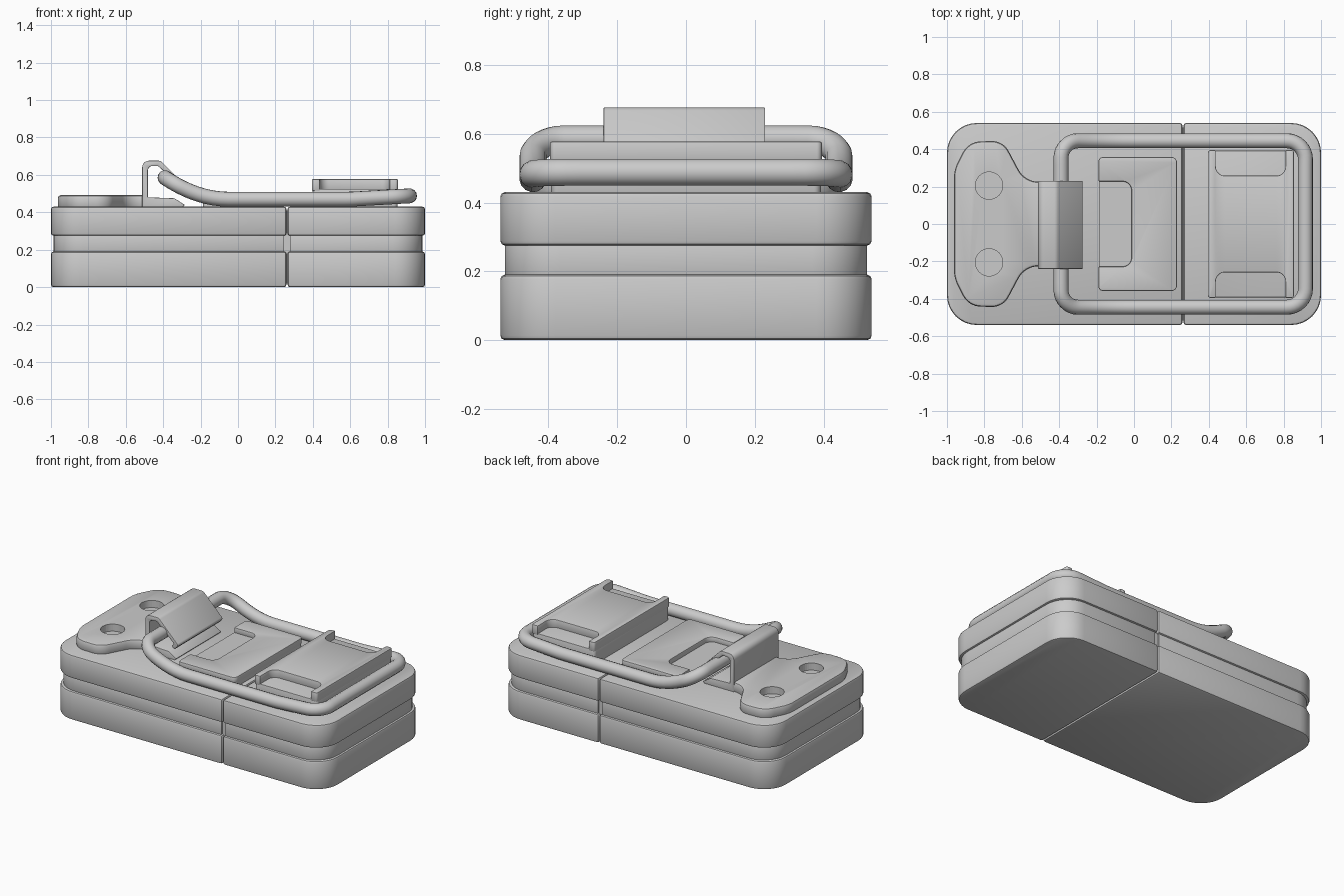
import bpy, bmesh, math
from mathutils import Vector, Matrix

if "Cube" in bpy.data.objects:
    bpy.data.objects.remove(bpy.data.objects["Cube"])


def rounded(corners, seg=8):
    """Closed outline from (x, y, radius) corners."""
    out = []
    n = len(corners)
    for i, (x, y, r) in enumerate(corners):
        p = Vector((x, y))
        if r <= 0:
            out.append(p)
            continue
        a = (Vector(corners[i - 1][:2]) - p).normalized()
        b = (Vector(corners[(i + 1) % n][:2]) - p).normalized()
        half = a.angle(b) / 2
        c = p + (a + b).normalized() * (r / math.sin(half))
        d0 = p + a * (r / math.tan(half)) - c
        d1 = p + b * (r / math.tan(half)) - c
        sweep = d0.angle_signed(d1)
        for k in range(seg + 1):
            out.append(c + Matrix.Rotation(-sweep * k / seg, 2) @ d0)
    return out


def mirrored(half):
    """Mirror a half outline (y > 0) across y = 0."""
    return half + [(x, -y, r) for x, y, r in reversed(half)]


def finish(ob):
    bpy.ops.object.select_all(action='DESELECT')
    ob.select_set(True)
    bpy.context.view_layer.objects.active = ob
    bpy.ops.object.shade_smooth_by_angle(angle=math.radians(32))


def prism(name, outline, lo, hi, bevel=0.01, axis='Z'):
    """Extrude an outline along z (or an xz outline along y) and bevel its edges."""
    bm = bmesh.new()
    place = (lambda p: (p.x, p.y, lo)) if axis == 'Z' else (lambda p: (p.x, lo, p.y))
    face = bm.faces.new([bm.verts.new(place(p)) for p in outline])
    ext = bmesh.ops.extrude_face_region(bm, geom=[face])
    move = (0, 0, hi - lo) if axis == 'Z' else (0, hi - lo, 0)
    bmesh.ops.translate(bm, vec=move, verts=[v for v in ext['geom'] if isinstance(v, bmesh.types.BMVert)])
    bmesh.ops.recalc_face_normals(bm, faces=bm.faces)
    if bevel:
        edges = [e for e in bm.edges if e.calc_face_angle(0) > math.radians(35)]
        bmesh.ops.bevel(bm, geom=edges, offset=bevel, segments=2, profile=0.5,
                        affect='EDGES', clamp_overlap=True)
    me = bpy.data.meshes.new(name)
    bm.to_mesh(me)
    bm.free()
    ob = bpy.data.objects.new(name, me)
    bpy.context.collection.objects.link(ob)
    finish(ob)
    return ob


def box(x0, x1, y, r0=0.0, r1=0.0):
    return rounded([(x0, -y, r0), (x1, -y, r1), (x1, y, r1), (x0, y, r0)])


# Body: two halves, each with lower shell, recessed band and upper shell
SPLIT = 0.262
for layer, z0, z1, inset, gap, bev in (("lower_shell", 0.0, 0.19, 0.0, 0.003, 0.013),
                                       ("middle_band", 0.18, 0.285, 0.013, 0.015, 0.004),
                                       ("upper_shell", 0.275, 0.43, 0.0, 0.003, 0.013)):
    y = 0.54 - inset
    prism("base_" + layer, box(-1 + inset, SPLIT - gap, y, 0.16, 0), z0, z1, bev)
    prism("lid_" + layer, box(SPLIT + gap, 1 - inset, y, 0, 0.16), z0, z1, bev)
prism("seam_core", box(0.2, 0.32, 0.515), 0.02, 0.41, 0)

# Strike plate with two screw recesses
plate = prism("strike_plate", rounded(mirrored([
    (-0.963, 0.29, 0.2), (-0.885, 0.44, 0.11), (-0.70, 0.445, 0.1),
    (-0.585, 0.23, 0.12), (-0.49, 0.225, 0)])), 0.42, 0.492, 0.016)
for side in (-1, 1):
    bpy.ops.mesh.primitive_cylinder_add(vertices=32, radius=0.073, depth=0.1,
                                        location=(-0.775, side * 0.205, 0.495))
    cutter = bpy.context.object
    cutter.name = "screw_hole_cutter"
    cutter.hide_render = True
    cutter.hide_set(True)
    mod = plate.modifiers.new("screw_hole", 'BOOLEAN')
    mod.operation, mod.solver, mod.object = 'DIFFERENCE', 'EXACT', cutter

# Hook that holds the wire loop
prism("catch_hook", rounded([
    (-0.512, 0.425, 0), (-0.30, 0.425, 0), (-0.285, 0.44, 0), (-0.34, 0.475, 0.02),
    (-0.482, 0.48, 0), (-0.482, 0.648, 0.025), (-0.428, 0.648, 0.02),
    (-0.302, 0.535, 0.012), (-0.318, 0.515, 0), (-0.300, 0.498, 0),
    (-0.268, 0.53, 0.015), (-0.414, 0.676, 0.03), (-0.512, 0.676, 0.035)], 5),
    -0.24, 0.23, 0.003, 'Y')

# Wire loop: rounded rectangle path that rises towards the hook
path = rounded([(-0.39, -0.445, 0.09), (0.917, -0.445, 0.1),
                (0.917, 0.445, 0.1), (-0.39, 0.445, 0.09)])
points = []
for i, p in enumerate(path):
    q = path[(i + 1) % len(path)]
    steps = max(1, int((q - p).length / 0.04))
    points += [p.lerp(q, k / steps) for k in range(steps)]
curve = bpy.data.curves.new("wire_loop", 'CURVE')
curve.dimensions = '3D'
curve.bevel_depth = 0.04
curve.bevel_resolution = 5
spline = curve.splines.new('POLY')
spline.points.add(len(points) - 1)
spline.use_cyclic_u = True
for sp, p in zip(spline.points, points):
    z = 0.47 + 0.115 * (max(0, -0.05 - p.x) / 0.34) ** 2 + 0.018 * max(0, p.x - 0.6) / 0.317
    sp.co = (p.x, p.y, z, 1)
loop = bpy.data.objects.new("wire_loop", curve)
bpy.context.collection.objects.link(loop)
bpy.ops.object.select_all(action='DESELECT')
loop.select_set(True)
bpy.context.view_layer.objects.active = loop
bpy.ops.object.convert(target='MESH')
finish(bpy.context.object)

# Centre plate: floor plus a U-shaped top leaving an open recess
prism("centre_plate_floor", box(-0.187, 0.228, 0.355, 0.02, 0.03), 0.42, 0.462, 0)
prism("centre_plate_top", rounded(mirrored([
    (-0.013, 0.228, 0.05), (-0.19, 0.228, 0), (-0.19, 0.358, 0.025),
    (0.23, 0.358, 0.03)])[0:4] + [(0.23, -0.358, 0.03), (-0.19, -0.358, 0.025),
    (-0.19, -0.228, 0), (-0.013, -0.228, 0.05)]), 0.455, 0.495, 0.006)

# Lever: floor plus a top with a finger recess cut into each side
prism("lever_floor", box(0.397, 0.853, 0.392, 0.02, 0.02), 0.42, 0.525, 0.004)
prism("lever_top", rounded(mirrored([
    (0.395, 0.395, 0.015), (0.437, 0.395, 0), (0.437, 0.258, 0.05),
    (0.81, 0.258, 0.05), (0.81, 0.395, 0), (0.855, 0.395, 0.015)])), 0.515, 0.577, 0.005)
